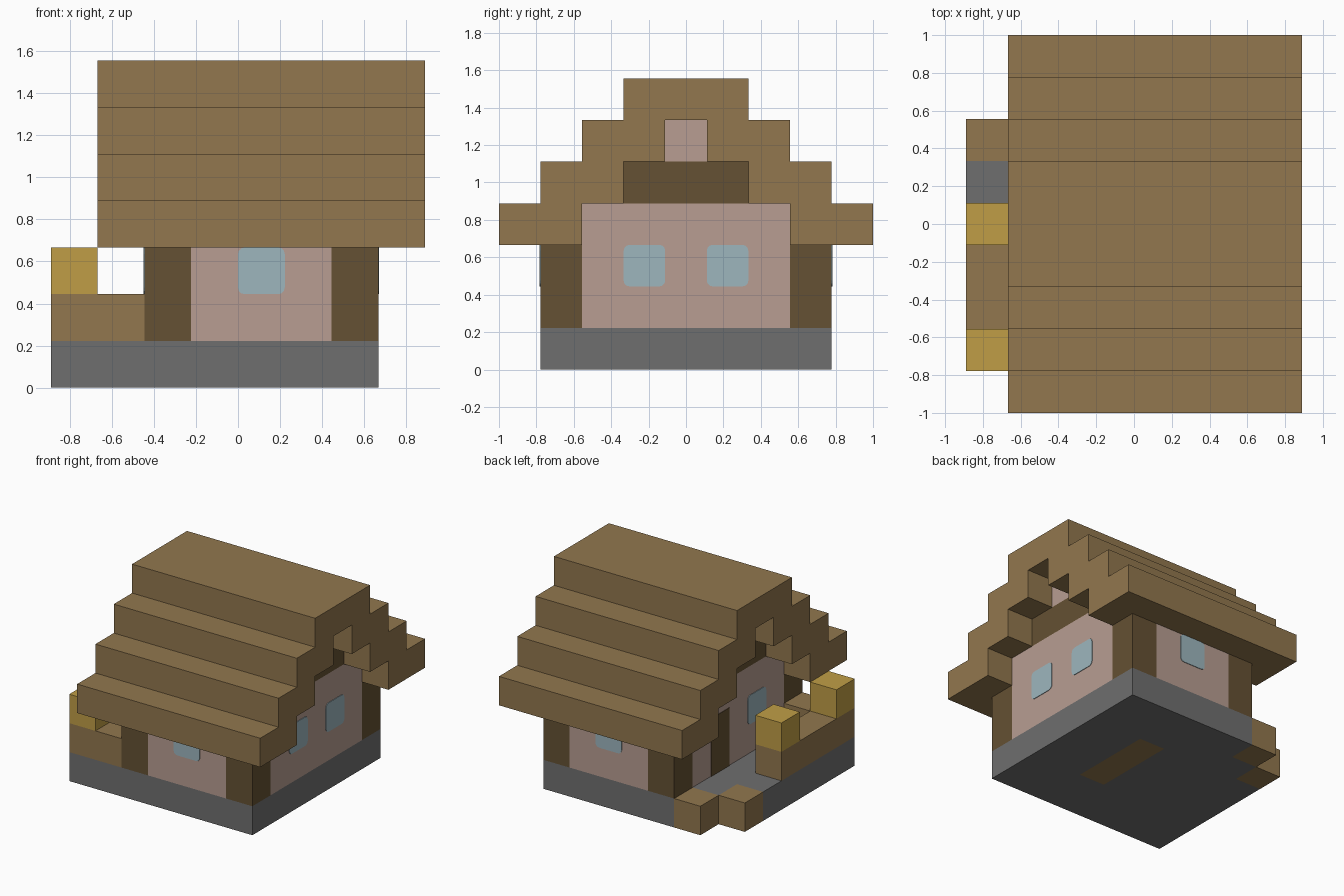
import bpy, bmesh, math
from mathutils import Vector

cube = bpy.data.objects.get("Cube")
if cube:
    bpy.data.objects.remove(cube, do_unlink=True)

U = 2 / 9  # side of one building block; all sizes below are in blocks


def material(name, rgb):
    lin = [((c / 255 + 0.055) / 1.055) ** 2.4 for c in rgb] + [1]
    m = bpy.data.materials.new(name)
    m.use_nodes = True
    m.diffuse_color = lin
    m.node_tree.nodes["Principled BSDF"].inputs["Base Color"].default_value = lin
    return m


WOOD = material("light wood", (146, 119, 78))
DARK = material("dark wood", (101, 81, 51))
PINK = material("pink plaster", (184, 158, 146))
STONE = material("grey stone", (111, 111, 111))
GLASS = material("pale blue glass", (157, 182, 190))
GOLD = material("gold", (192, 158, 70))


def prism(name, outline, axis, lo, hi, mat):
    """Extrude a 2D outline along an axis from lo to hi."""
    bm = bmesh.new()

    def point(a, b, d):
        p = [a, b]
        p.insert("xyz".index(axis), d)
        return Vector(p) * U

    face = bm.faces.new([bm.verts.new(point(a, b, lo)) for a, b in outline])
    ext = bmesh.ops.extrude_face_region(bm, geom=[face])
    moved = [v for v in ext["geom"] if isinstance(v, bmesh.types.BMVert)]
    bmesh.ops.translate(bm, verts=moved, vec=point(0, 0, hi - lo))
    bmesh.ops.recalc_face_normals(bm, faces=bm.faces)
    mesh = bpy.data.meshes.new(name)
    bm.to_mesh(mesh)
    bm.free()
    mesh.materials.append(mat)
    obj = bpy.data.objects.new(name, mesh)
    bpy.context.scene.collection.objects.link(obj)
    return obj


def box(name, x, y, z, mat):
    outline = [(x[0], y[0]), (x[1], y[0]), (x[1], y[1]), (x[0], y[1])]
    return prism(name, outline, "z", z[0], z[1], mat)


def window(name, a, axis, lo, hi):
    """One-block pane with rounded corners, starting at a along the wall."""
    r, z = 0.14, 2
    outline = []
    for i, (ca, cz) in enumerate([(1 - r, 1 - r), (r, 1 - r), (r, r), (1 - r, r)]):
        for k in range(4):
            t = math.pi / 2 * (i + k / 3)
            outline.append((a + ca + r * math.cos(t), z + cz + r * math.sin(t)))
    prism(name, outline, axis, lo, hi, GLASS)


# Stone base with a notched corner and a wooden strip set into the floor
base = prism("base", [(-4, -3.5), (3, -3.5), (3, 3.5), (-2, 3.5), (-2, 2.5),
                      (-3, 2.5), (-3, 1.5), (-4, 1.5)], "z", 0, 1, STONE)
base.data.materials.append(WOOD)
bm = bmesh.new()
bm.from_mesh(base.data)
for co, no in [((0, 0, 0), (1, 0, 0)), ((1, 0, 0), (1, 0, 0)),
               ((0, -1.5, 0), (0, 1, 0)), ((0, 1.5, 0), (0, 1, 0))]:
    bmesh.ops.bisect_plane(bm, geom=bm.verts[:] + bm.edges[:] + bm.faces[:],
                           plane_co=Vector(co) * U, plane_no=no)
for f in bm.faces:
    c = f.calc_center_median() / U
    if abs(f.normal.z) > 0.5 and 0 < c.x < 1 and abs(c.y) < 1.5:
        f.material_index = 1
bm.to_mesh(base.data)
bm.free()

# Corner steps
box("step_back", (-3, -2), (2.5, 3.5), (0, 1), WOOD)
box("step_side", (-4, -3), (1.5, 2.5), (0, 1), WOOD)

# Front and back walls, with pillars at their ends
for end, s in (("front", -1), ("back", 1)):
    ys = sorted((2.5 * s, 3.5 * s))
    box(end + "_wall", (-1, 2), ys, (1, 3), PINK)
    box(end + "_left_pillar", (2, 3), ys, (1, 3), DARK)
    box(end + "_right_pillar", (-2, -1), ys, (1, 3), DARK)
    window(end + "_window", 0, "y", *sorted((3.5 * s, 3.52 * s)))

# Gable walls, each with a dark cross beam
for side, x0, face, out in (("left", 2, 3, 3.02), ("right", -2, -2, -2.02)):
    xs = (x0, x0 + 1)
    box(side + "_wall", xs, (-2.5, 2.5), (1, 4), PINK)
    box(side + "_beam", xs, (-1.5, 1.5), (4, 5), DARK)
    box(side + "_gable_top", xs, (-0.5, 0.5), (5, 6), PINK)
    window(side + "_front_window", -1.5, "x", *sorted((face, out)))
window("left_back_window", 0.5, "x", 3, 3.02)
box("door", (-2.02, -2), (0.5, 1.5), (1, 3), DARK)

# Stepped roof shell: outer stairs up, then inner stairs back down
outer, inner = [], []
for i in range(4):
    outer += [(4.5 - i, 3 + i), (4.5 - i, 4 + i)]
for i in range(3):
    inner += [(2.5 - i, 3 + i), (2.5 - i, 4 + i)]


def mirrored(points):
    return [(-y, z) for y, z in reversed(points)]


prism("roof", outer + mirrored(outer) + [(-y, z) for y, z in inner] + inner[::-1],
      "x", -3, 4, WOOD)

# Porch rail with gold lamps on its ends
box("porch_rail_side", (-4, -3), (-3.5, 0.5), (1, 2), WOOD)
box("porch_rail_front", (-3, -2), (-3.5, -2.5), (1, 2), WOOD)
box("front_lamp", (-4, -3), (-3.5, -2.5), (2, 3), GOLD)
box("back_lamp", (-4, -3), (-0.5, 0.5), (2, 3), GOLD)
